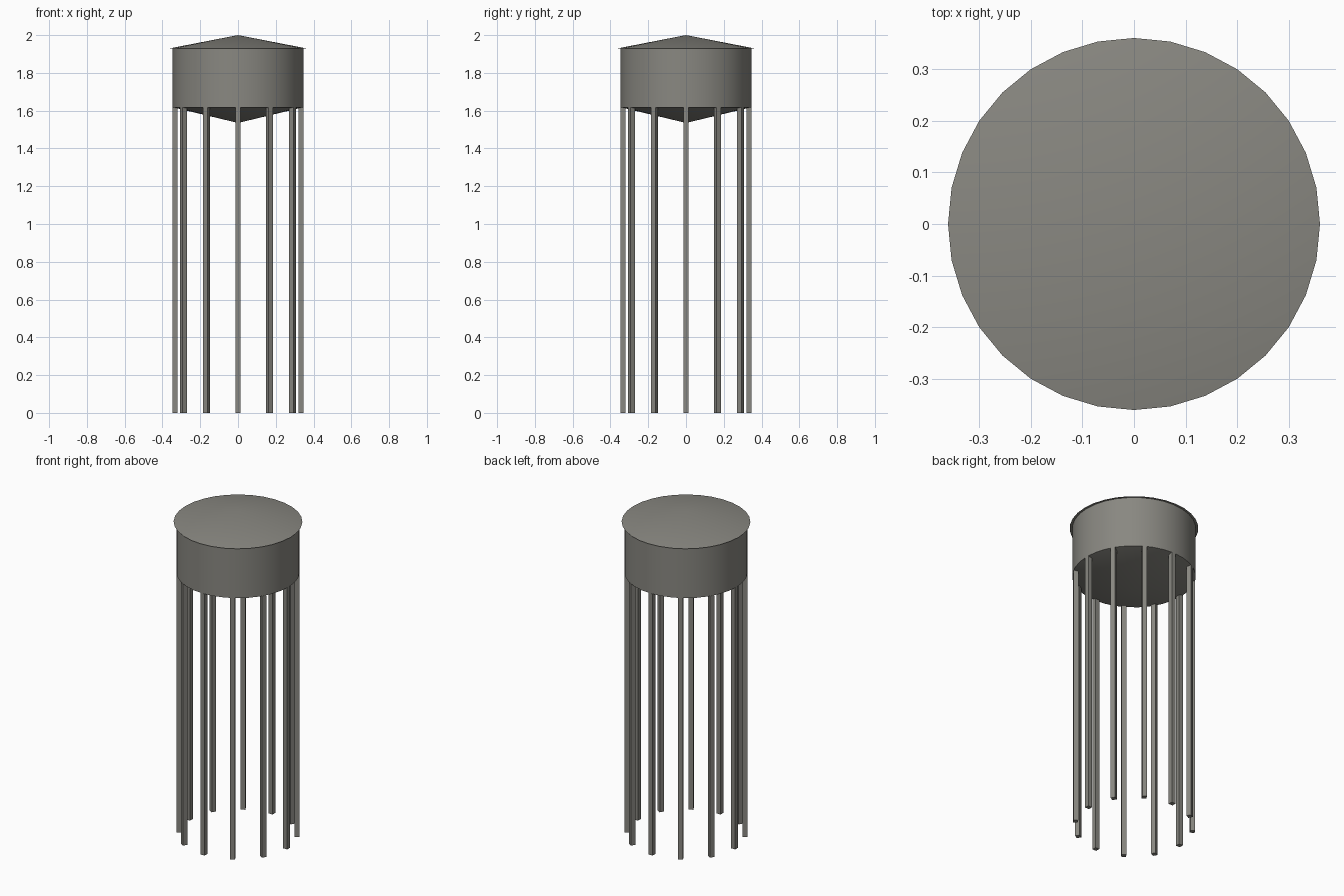
import bpy, bmesh, math

if "Cube" in bpy.data.objects:
    bpy.data.objects.remove(bpy.data.objects["Cube"])

SIDES = 32
TANK_R, ROOF_R = 0.346, 0.361
TANK_BOTTOM, TANK_TOP = 1.618, 1.932
LEG_W, LEG_COUNT = 0.027, 12

grey = bpy.data.materials.new("warm grey metal")
grey.diffuse_color = (0.25, 0.245, 0.22, 1)
grey.use_nodes = True
grey.node_tree.nodes["Principled BSDF"].inputs["Base Color"].default_value = grey.diffuse_color


def lathe(name, base, rings, tip):
    """Closed turned solid: base and tip are centre heights, rings are (radius, z)."""
    bm = bmesh.new()
    loops = []
    for r, z in rings:
        loops.append([bm.verts.new((r * math.sin(2 * math.pi * i / SIDES),
                                    -r * math.cos(2 * math.pi * i / SIDES), z))
                      for i in range(SIDES)])
    low, high = bm.verts.new((0, 0, base)), bm.verts.new((0, 0, tip))
    for i in range(SIDES):
        j = (i + 1) % SIDES
        bm.faces.new((low, loops[0][j], loops[0][i]))
        bm.faces.new((high, loops[-1][i], loops[-1][j]))
        for a, b in zip(loops, loops[1:]):
            bm.faces.new((a[i], a[j], b[j], b[i]))
    bmesh.ops.recalc_face_normals(bm, faces=bm.faces)
    mesh = bpy.data.meshes.new(name)
    bm.to_mesh(mesh)
    bm.free()
    mesh.materials.append(grey)
    obj = bpy.data.objects.new(name, mesh)
    bpy.context.collection.objects.link(obj)
    bpy.ops.object.select_all(action='DESELECT')
    obj.select_set(True)
    bpy.context.view_layer.objects.active = obj
    # below the rim slope angle, so the shallow cones stay crisp at their edges
    bpy.ops.object.shade_smooth_by_angle(angle=math.radians(30))
    return obj


# Tank with a conical underside
lathe("tank", 1.535, [(TANK_R, TANK_BOTTOM), (TANK_R, TANK_TOP)], TANK_TOP)

# Shallow overhanging conical roof
lathe("roof", 1.930, [(ROOF_R, 1.930)], 2.0)

# Ring of square legs, each facing outward
for k in range(LEG_COUNT):
    a = 2 * math.pi * k / LEG_COUNT
    r = TANK_R - LEG_W / 2
    bpy.ops.mesh.primitive_cube_add(
        size=1, location=(r * math.cos(a), r * math.sin(a), TANK_BOTTOM / 2),
        rotation=(0, 0, a))
    leg = bpy.context.object
    leg.name = f"leg_{k + 1}"
    leg.scale = (LEG_W, LEG_W, TANK_BOTTOM)
    leg.data.materials.append(grey)
